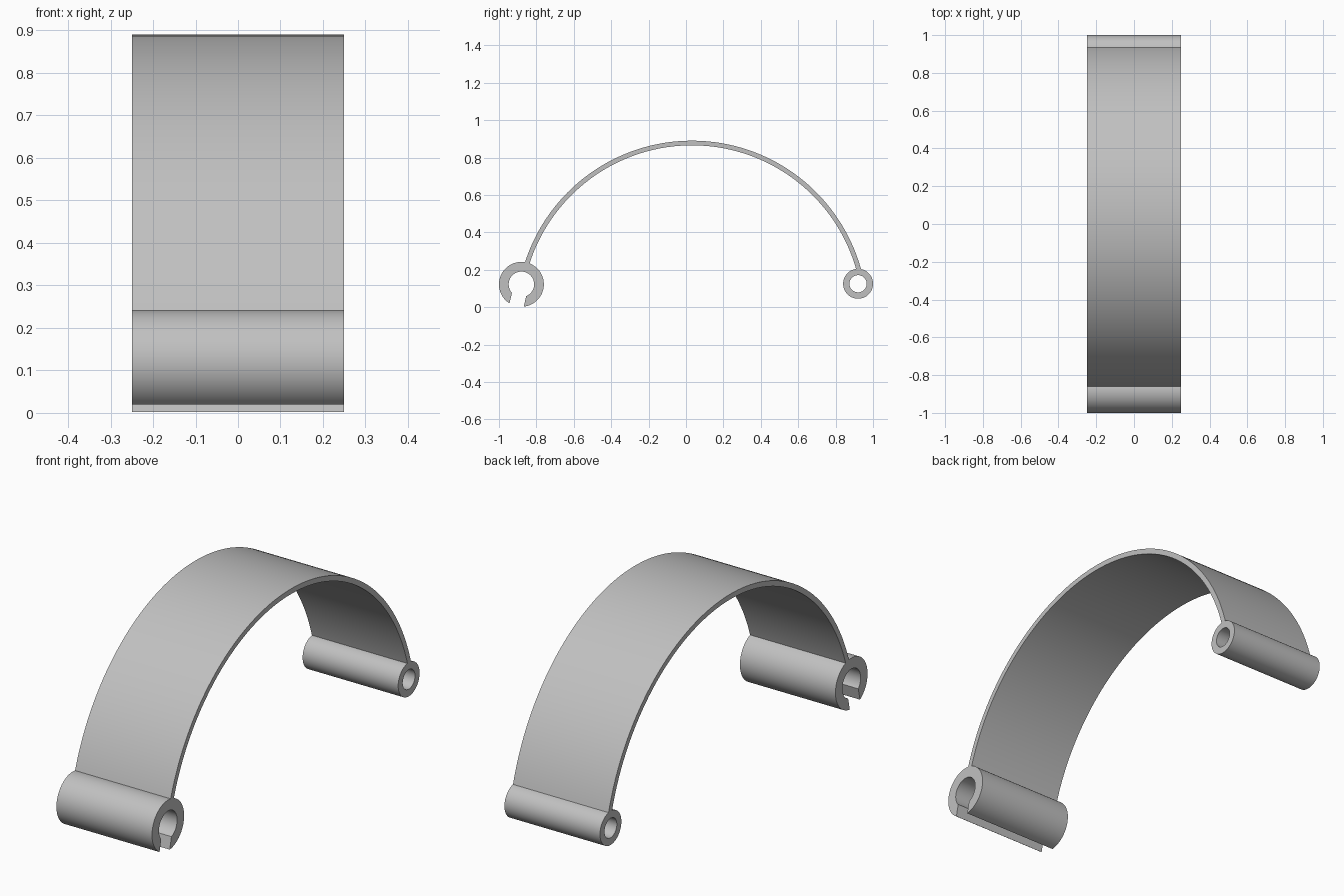
import bpy, bmesh
from math import radians, sin, cos, asin, degrees

cube = bpy.data.objects.get("Cube")
if cube:
    bpy.data.objects.remove(cube, do_unlink=True)

HALF_WIDTH = 0.25

grey = bpy.data.materials.new("light grey")
grey.use_nodes = True
colour = (0.53, 0.53, 0.53, 1)
grey.diffuse_color = colour
grey.node_tree.nodes["Principled BSDF"].inputs["Base Color"].default_value = colour


def arc(centre, radius, start, end, steps):
    """Points (y, z) along an arc, angles in degrees."""
    angles = [radians(start + (end - start) * i / steps) for i in range(steps + 1)]
    return [(centre[0] + radius * cos(a), centre[1] + radius * sin(a)) for a in angles]


def extrude_band(name, outer, inner, closed=False):
    """Solid of constant width along x between two matching curves."""
    bm = bmesh.new()
    if closed:
        outer, inner = outer[:-1], inner[:-1]
    o = [bm.verts.new((-HALF_WIDTH, y, z)) for y, z in outer]
    n = [bm.verts.new((-HALF_WIDTH, y, z)) for y, z in inner]
    count = len(o)
    for i in range(count if closed else count - 1):
        j = (i + 1) % count
        bm.faces.new((o[i], o[j], n[j], n[i]))
    result = bmesh.ops.extrude_face_region(bm, geom=bm.faces[:])
    moved = [v for v in result["geom"] if isinstance(v, bmesh.types.BMVert)]
    bmesh.ops.translate(bm, verts=moved, vec=(2 * HALF_WIDTH, 0, 0))
    bmesh.ops.recalc_face_normals(bm, faces=bm.faces[:])
    mesh = bpy.data.meshes.new(name)
    bm.to_mesh(mesh)
    bm.free()
    mesh.materials.append(grey)
    obj = bpy.data.objects.new(name, mesh)
    bpy.context.collection.objects.link(obj)
    bpy.ops.object.select_all(action="DESELECT")
    obj.select_set(True)
    bpy.context.view_layer.objects.active = obj
    bpy.ops.object.shade_smooth_by_angle(angle=radians(30))
    return obj


# Curved strap, its ends buried in the walls of the two tubes
strap_centre = (0.032, -0.048)
extrude_band("curved_strap",
             arc(strap_centre, 0.938, 14.5, 163.2, 96),
             arc(strap_centre, 0.913, 14.5, 163.2, 96))

# Closed hinge tube at the back
hinge_centre = (0.92, 0.125)
extrude_band("hinge_tube",
             arc(hinge_centre, 0.08, 0, 360, 64),
             arc(hinge_centre, 0.046, 0, 360, 64), closed=True)

# Split clip tube at the front, with a parallel-sided slot underneath
clip_centre = (-0.88, 0.122)
SLOT_ANGLE, SLOT_HALF = -103, 0.039


def slotted_arc(radius):
    gap = degrees(asin(SLOT_HALF / radius))
    return arc(clip_centre, radius, SLOT_ANGLE + gap, SLOT_ANGLE + 360 - gap, 64)


extrude_band("clip_tube", slotted_arc(0.12), slotted_arc(0.068))
